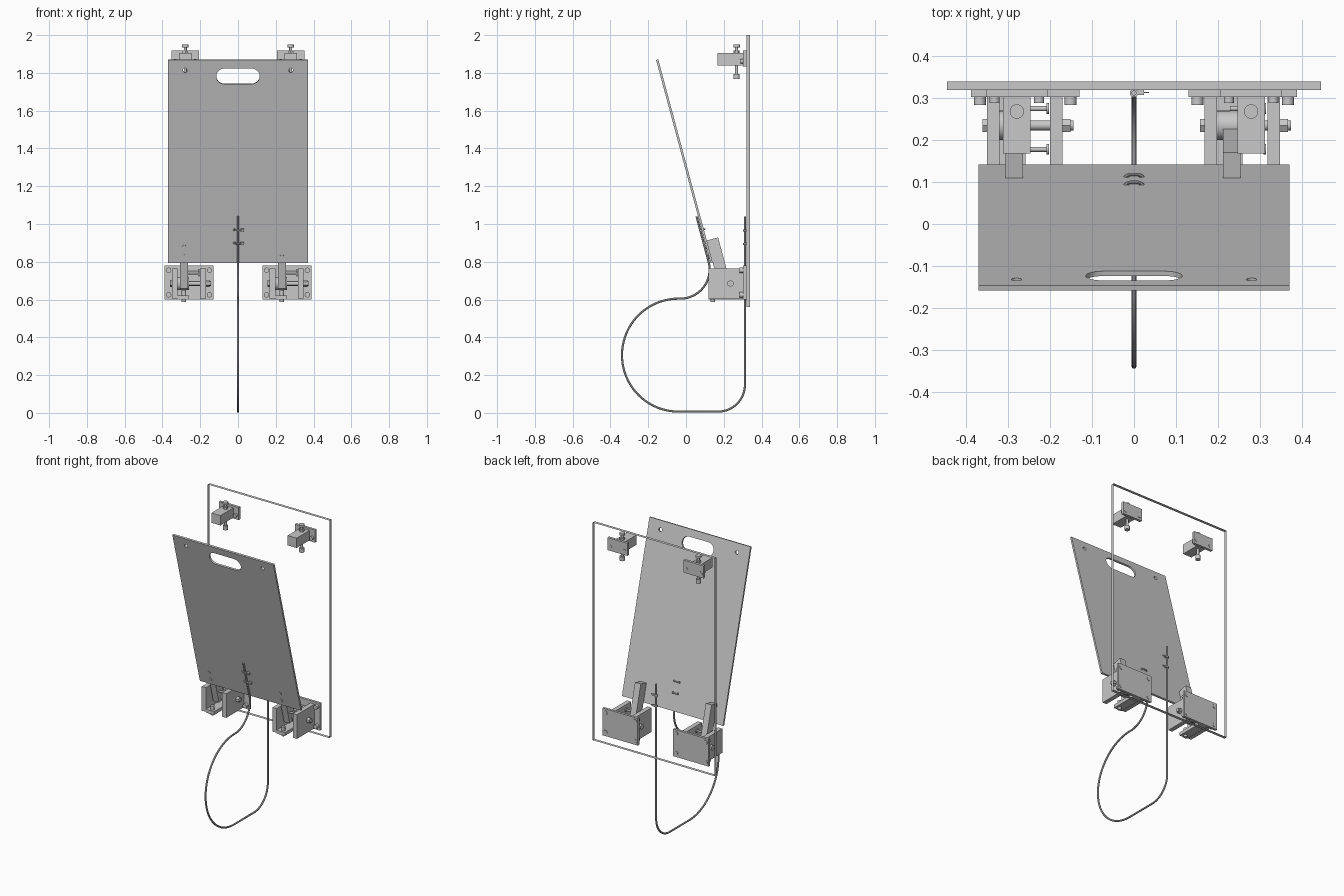
import bpy, bmesh, math
from mathutils import Matrix, Vector

cube = bpy.data.objects.get("Cube")
if cube:
    bpy.data.objects.remove(cube, do_unlink=True)

grey = bpy.data.materials.new("plain grey")
grey.use_nodes = True
grey.diffuse_color = (0.58, 0.58, 0.58, 1)
grey.node_tree.nodes["Principled BSDF"].inputs["Base Color"].default_value = (0.58, 0.58, 0.58, 1)

TILT = Matrix.Translation((0, -0.0085, 1.3325)) @ Matrix.Rotation(math.radians(105), 4, 'X')
FLAT = Matrix.Identity(4)


def finish(name, mesh, matrix=FLAT, smooth=False):
    mesh.materials.clear()
    mesh.materials.append(grey)
    ob = bpy.data.objects.new(name, mesh)
    bpy.context.collection.objects.link(ob)
    ob.matrix_world = matrix
    if smooth:
        bpy.ops.object.select_all(action='DESELECT')
        ob.select_set(True)
        bpy.context.view_layer.objects.active = ob
        bpy.ops.object.shade_smooth_by_angle(angle=math.radians(35))
    return ob


def from_bmesh(name, bm, matrix=FLAT, smooth=False):
    mesh = bpy.data.meshes.new(name)
    bm.to_mesh(mesh)
    bm.free()
    return finish(name, mesh, matrix, smooth)


def box(name, x, y, z, matrix=FLAT):
    """Box from three (low, high) ranges."""
    bm = bmesh.new()
    bmesh.ops.create_cube(bm, size=1)
    for v in bm.verts:
        v.co = [r[0] if c < 0 else r[1] for c, r in zip(v.co, (x, y, z))]
    return from_bmesh(name, bm, matrix)


def rod(name, start, end, radius, sides=20, matrix=FLAT):
    """Cylinder between two points; six sides makes a nut."""
    a, b = Vector(start), Vector(end)
    bm = bmesh.new()
    bmesh.ops.create_cone(bm, cap_ends=True, segments=sides, radius1=radius,
                          radius2=radius, depth=(b - a).length)
    turn = (b - a).to_track_quat('Z', 'Y').to_matrix().to_4x4()
    bmesh.ops.transform(bm, matrix=Matrix.Translation((a + b) / 2) @ turn, verts=bm.verts)
    return from_bmesh(name, bm, matrix, sides > 6)


def curve(name, outlines, closed, matrix=FLAT, bevel=0, extrude=0):
    """Bevelled wire, or a filled sheet with holes when extruded."""
    data = bpy.data.curves.new(name, 'CURVE')
    data.dimensions = '2D' if extrude else '3D'
    if extrude:
        data.fill_mode = 'BOTH'
    data.extrude, data.bevel_depth, data.bevel_resolution = extrude, bevel, 3
    data.use_fill_caps = not closed
    for points in outlines:
        s = data.splines.new('POLY')
        s.points.add(len(points) - 1)
        for p, q in zip(s.points, points):
            p.co = (*q, 1)
        s.use_cyclic_u = closed
    tmp = bpy.data.objects.new(name, data)
    bpy.context.collection.objects.link(tmp)
    deps = bpy.context.evaluated_depsgraph_get()
    mesh = bpy.data.meshes.new_from_object(tmp.evaluated_get(deps))
    bpy.data.objects.remove(tmp, do_unlink=True)
    return finish(name, mesh, matrix, True)


def arc(cx, cy, r, a0, a1, n=24):
    angles = [math.radians(a0 + (a1 - a0) * i / n) for i in range(n + 1)]
    return [(cx + r * math.cos(a), cy + r * math.sin(a)) for a in angles]


def stadium(cx, cy, half, r):
    return arc(cx + half, cy, r, -90, 90, 12) + arc(cx - half, cy, r, 90, 270, 12)


def flat(points):
    return [(x, y, 0) for x, y in points]


# Open rim of the back pane: four edge strips only
bm = bmesh.new()
loops = [[bm.verts.new((x, y, z)) for x, z in
          ((-0.445, 0.56), (0.445, 0.56), (0.445, 2.0), (-0.445, 2.0))] for y in (0.319, 0.34)]
for i in range(4):
    j = (i + 1) % 4
    bm.faces.new((loops[0][i], loops[0][j], loops[1][j], loops[1][i]))
bmesh.ops.recalc_face_normals(bm, faces=bm.faces)
from_bmesh("pane_rim", bm)

# Tilted front panel with hand slot and holes
W, H = 0.37, 0.5565
sheet = [[(-W, -H), (W, -H), (W, H), (-W, H)], stadium(0, H - 0.09, 0.072, 0.043)]
sheet += [arc(s * 0.28, H - 0.057, 0.012, 0, 345, 23) for s in (-1, 1)]
sheet += [arc(s * 0.018, y, 0.007, 0, 330, 11) for s in (-1, 1) for y in (-0.375, -0.447)]
curve("tilted_panel", [flat(o) for o in sheet], True, TILT, extrude=0.006)

# Looped cable from the rim round to the panel front
path = [(0.312, 1.04)] + arc(0.17, 0.149, 0.142, 0, -90)
path += arc(-0.04, 0.306, 0.299, -90, -270, 40) + arc(-0.03, 0.76, 0.155, -90, 15)
path.append((0.056, 1.04))
curve("cable", [[(0, y, z) for y, z in path]], False, bevel=0.006)

# Cable ties: through the panel and on the vertical run
for y in (-0.375, -0.447):
    loop = [(x, y, z) for x, z in stadium(0, 0.003, 0.009, 0.014)]
    curve("panel_tie", [loop], True, TILT, bevel=0.004)
    box("panel_tie_head", (0.014, 0.032), (y - 0.007, y + 0.007), (0.008, 0.018), TILT)
for z in (0.895, 0.965):
    rod("rim_tie", (0, 0.312, z - 0.005), (0, 0.312, z + 0.005), 0.01)
    box("rim_tie_head", (0.008, 0.024), (0.307, 0.319), (z - 0.006, z + 0.006))
    box("rim_tie_tail", (0.024, 0.036), (0.312, 0.315), (z - 0.004, z + 0.004))

# Upper clamps with vertical clamp screw
for cx in (-0.279, 0.279):
    box("upper_plate", (cx - 0.073, cx + 0.073), (0.302, 0.319), (1.835, 1.918))
    box("upper_block", (cx - 0.033, cx + 0.033), (0.168, 0.302), (1.84, 1.905))
    rod("clamp_screw", (cx, 0.268, 1.775), (cx, 0.268, 1.945), 0.008)
    rod("clamp_nut", (cx, 0.268, 1.905), (cx, 0.268, 1.918), 0.016, 6)
    rod("clamp_head", (cx, 0.268, 1.935), (cx, 0.268, 1.95), 0.017)
    rod("clamp_foot", (cx, 0.268, 1.768), (cx, 0.268, 1.795), 0.016)
    for s in (-1, 1):
        rod("upper_plate_screw", (cx + s * 0.053, 0.288, 1.862), (cx + s * 0.053, 0.321, 1.862), 0.012)

# Lower hinge brackets, both of the same hand
for cx in (-0.259, 0.259):
    box("lower_plate", (cx - 0.129, cx + 0.129), (0.303, 0.319), (0.6, 0.78))
    for sx in (-0.108, 0.108):
        for z in (0.625, 0.755):
            rod("lower_plate_screw", (cx + sx, 0.284, z), (cx + sx, 0.322, z), 0.014)
    for x0 in (-0.091, 0.059):
        box("hinge_cheek", (cx + x0, cx + x0 + 0.03), (0.12, 0.303), (0.605, 0.765))
    box("hinge_stop", (cx - 0.061, cx + 0.0), (0.12, 0.303), (0.6, 0.622))
    rod("stop_screw", (cx - 0.027, 0.142, 0.588), (cx - 0.027, 0.142, 0.65), 0.012)
    rod("axle", (cx - 0.1, 0.235, 0.685), (cx + 0.115, 0.235, 0.685), 0.012)
    rod("axle_head", (cx - 0.102, 0.235, 0.685), (cx - 0.091, 0.235, 0.685), 0.018, 6)
    rod("axle_nut", (cx + 0.089, 0.235, 0.685), (cx + 0.108, 0.235, 0.685), 0.018, 6)
    rod("axle_sleeve", (cx - 0.061, 0.235, 0.685), (cx + 0.0, 0.235, 0.685), 0.035, 28)
    # Small spring posts
    for y, z in ((0.178, 0.735), (0.275, 0.745)):
        rod("spring_post", (cx - 0.03, y, z), (cx + 0.054, y, z), 0.006)
        rod("spring_post_cap", (cx + 0.05, y, z), (cx + 0.056, y, z), 0.013)
    # Arm on the panel back, with its screws
    ax = cx - 0.026
    box("hinge_arm", (ax - 0.021, ax + 0.021), (-0.7, -0.436), (-0.068, -0.006), TILT)
    for y in (-0.468, -0.522):
        rod("arm_screw", (ax, y, -0.01), (ax, y, 0.01), 0.011, 20, TILT)
